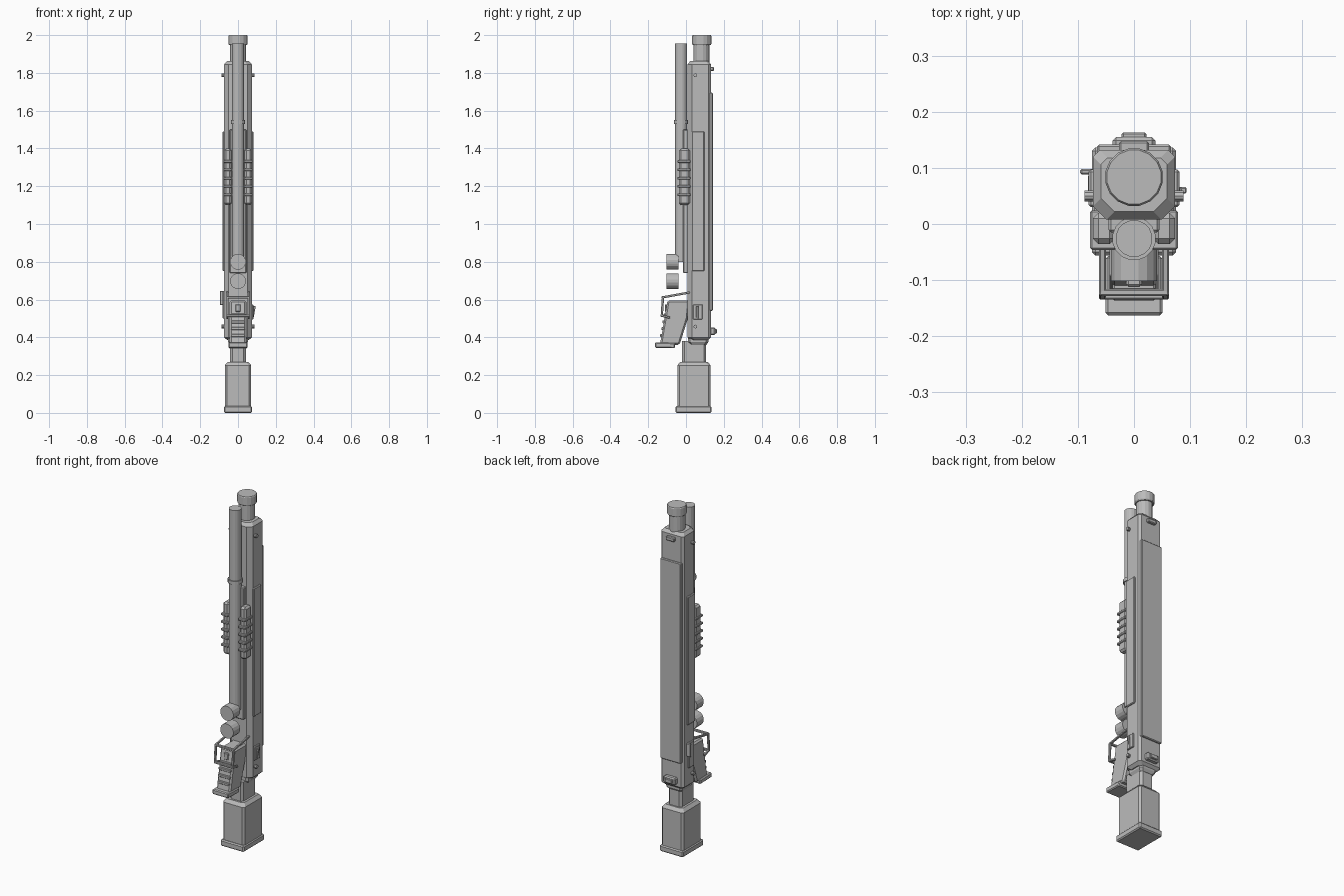
import bpy, bmesh, math
from mathutils import Vector

if "Cube" in bpy.data.objects:
    bpy.data.objects.remove(bpy.data.objects["Cube"])

gray = bpy.data.materials.new("plain gray")
gray.diffuse_color = (0.5, 0.5, 0.5, 1)
gray.use_nodes = True
gray.node_tree.nodes["Principled BSDF"].inputs["Base Color"].default_value = gray.diffuse_color


def finish(name, bm, bevel=0):
    bmesh.ops.recalc_face_normals(bm, faces=bm.faces)
    if bevel:
        bmesh.ops.bevel(bm, geom=bm.edges[:], offset=bevel, segments=1, affect='EDGES')
    me = bpy.data.meshes.new(name)
    bm.to_mesh(me)
    bm.free()
    me.materials.append(gray)
    ob = bpy.data.objects.new(name, me)
    bpy.context.collection.objects.link(ob)
    return ob


def box(name, x, y, z, bevel=0.0):
    """x, y, z are (low, high) ranges"""
    bm = bmesh.new()
    bmesh.ops.create_cube(bm, size=1)
    for v in bm.verts:
        v.co = [r[0] if c < 0 else r[1] for c, r in zip(v.co, (x, y, z))]
    return finish(name, bm, bevel)


def loft(name, rings):
    """join rings of equal point count and cap both ends"""
    bm = bmesh.new()
    vs = [[bm.verts.new(p) for p in r] for r in rings]
    n = len(vs[0])
    for a, b in zip(vs, vs[1:]):
        for i in range(n):
            bm.faces.new((a[i], a[(i + 1) % n], b[(i + 1) % n], b[i]))
    bm.faces.new(vs[0][::-1])
    bm.faces.new(vs[-1])
    return finish(name, bm)


def column(name, w, y0, y1, front, back, levels):
    """upright bar with cut corners; levels are (z, inset)"""
    rings = []
    for z, d in levels:
        a, b, c = w - d, y0 + d, y1 - d
        half = [(a - front, b), (a, b + front), (a, c - back), (a - back, c)]
        rings.append([(x, y, z) for x, y in half] + [(-x, y, z) for x, y in half[::-1]])
    return loft(name, rings)


def tube(name, center, axis, stations, sides=16):
    """round part; stations are (position along axis, radius)"""
    rings = []
    for t, r in stations:
        ring = []
        for i in range(sides):
            a = 2 * math.pi * (i + 0.5) / sides
            u, v = center[0] + r * math.cos(a), center[1] + r * math.sin(a)
            ring.append({'x': (t, u, v), 'y': (u, t, v), 'z': (u, v, t)}[axis])
        rings.append(ring)
    return loft(name, rings)


def prism(name, profile, x0, x1, bevel=0.0):
    """side profile of (y, z) points pushed along x"""
    bm = bmesh.new()
    a = [bm.verts.new((x0, y, z)) for y, z in profile]
    b = [bm.verts.new((x1, y, z)) for y, z in profile]
    bm.faces.new(a)
    bm.faces.new(b[::-1])
    for i in range(len(a)):
        j = (i + 1) % len(a)
        bm.faces.new((a[i], b[i], b[j], a[j]))
    return finish(name, bm, bevel)


def bar(name, p, q, t):
    """square rod between two points"""
    p, q = Vector(p), Vector(q)
    bm = bmesh.new()
    bmesh.ops.create_cube(bm, size=1)
    rot = (q - p).to_track_quat('Z', 'Y')
    for v in bm.verts:
        v.co = (p + q) / 2 + rot @ Vector((v.co.x * t, v.co.y * t, v.co.z * ((q - p).length + t)))
    return finish(name, bm, t * 0.2)


# long body with its cover and bottom collar
column("body", 0.073, 0.008, 0.132, 0.024, 0.012,
       [(0.385, 0.016), (0.40, 0), (1.845, 0), (1.862, 0.014)])
column("body_collar", 0.052, 0.01, 0.118, 0.012, 0.012, [(0.36, 0.01), (0.375, 0), (0.40, 0)])
box("back_cover", (-0.066, 0.066), (0.12, 0.142), (0.54, 1.695), 0.004)
box("front_strip", (-0.045, 0.045), (-0.015, 0.02), (0.74, 1.5), 0.004)

# stock
column("stock_neck", 0.042, -0.02, 0.106, 0.012, 0.012, [(0.24, 0), (0.38, 0)])
column("stock", 0.07, -0.046, 0.13, 0.012, 0.012, [(0.03, 0), (0.252, 0), (0.27, 0.015)])
box("butt_plate", (-0.075, 0.075), (-0.056, 0.136), (0, 0.036), 0.006)

# barrel and magazine tube
tube("barrel", (0, 0.0815), 'z', [(1.84, 0.043), (1.96, 0.043)])
tube("muzzle_cap", (0, 0.0835), 'z', [(1.947, 0.048), (1.953, 0.052), (1.995, 0.052), (2.0, 0.049)])
tube("magazine_tube", (0, -0.026), 'z', [(0.8, 0.033), (1.955, 0.033)])
tube("tube_ring", (0, -0.026), 'z', [(1.53, 0.039), (1.55, 0.039)])

# round knobs below the tube
for i, z in enumerate((0.8, 0.698)):
    tube(f"knob_{i + 1}", (0, z), 'y', [(-0.102, 0.042), (-0.04, 0.042)])

# paired side parts
for s, side in ((-1, "left"), (1, "right")):
    def span(a, b):
        return tuple(sorted((s * a, s * b)))
    box(f"side_panel_{side}", span(0.06, 0.081), (0.03, 0.097), (0.75, 1.49), 0.004)
    box(f"fore_grip_{side}", span(0.034, 0.073), (-0.036, 0.02), (1.1, 1.4), 0.010)
    for i in range(5):
        z = 1.155 + i * 0.044
        box(f"grip_rib_{side}_{i + 1}", span(0.032, 0.078), (-0.046, 0.024), (z - 0.007, z + 0.007), 0.003)
    for label, z in (("upper", 1.787), ("lower", 0.457)):
        tube(f"{label}_pin_{side}", (0.05, z), 'x', [(s * 0.06, 0.01), (s * 0.088, 0.01)], 10)
    # side rails of the trigger guard
    path = [(0.015, 0.637), (-0.122, 0.612), (-0.128, 0.515), (-0.09, 0.505)]
    for i, (a, b) in enumerate(zip(path, path[1:])):
        bar(f"guard_rail_{side}_{i + 1}", (s * 0.056, *a), (s * 0.056, *b), 0.012)

# guard cross bars and trigger
for i, (y, z) in enumerate(((-0.122, 0.612), (-0.128, 0.515))):
    bar(f"guard_cross_{i + 1}", (-0.054, y, z), (0.054, y, z), 0.013)
box("trigger", (-0.014, 0.014), (-0.112, -0.08), (0.535, 0.575), 0.004)

# raked hand grip with finger ridges
prism("hand_grip", [(-0.098, 0.595), (0.02, 0.595), (0.01, 0.5), (-0.034, 0.36), (-0.138, 0.36)],
      -0.044, 0.044, 0.009)
for i in range(4):
    z = 0.41 + i * 0.036
    y = -0.138 + (z - 0.36) * 0.17
    box(f"finger_ridge_{i + 1}", (-0.038, 0.038), (y - 0.007, y + 0.02), (z - 0.008, z + 0.008), 0.003)
prism("grip_base", [(-0.163, 0.345), (-0.06, 0.342), (-0.056, 0.37), (-0.163, 0.374)], -0.051, 0.051, 0.005)

# sights
box("rear_sight", (-0.038, 0.038), (0.12, 0.155), (0.412, 0.452), 0.006)
box("rear_sight_top", (-0.022, 0.022), (0.15, 0.163), (0.42, 0.444), 0.003)
box("front_sight", (-0.027, 0.027), (0.12, 0.148), (1.81, 1.832), 0.004)

# levers on each side
box("left_lever_base", (-0.082, -0.06), (0.042, 0.088), (0.5, 0.645), 0.003)
box("left_lever", (-0.096, -0.07), (0.088, 0.098), (0.57, 0.645), 0.003)
box("right_button", (0.06, 0.081), (0.038, 0.088), (0.495, 0.575), 0.003)
bar("right_lever", (0.077, 0.06, 0.505), (0.087, 0.06, 0.56), 0.012)
